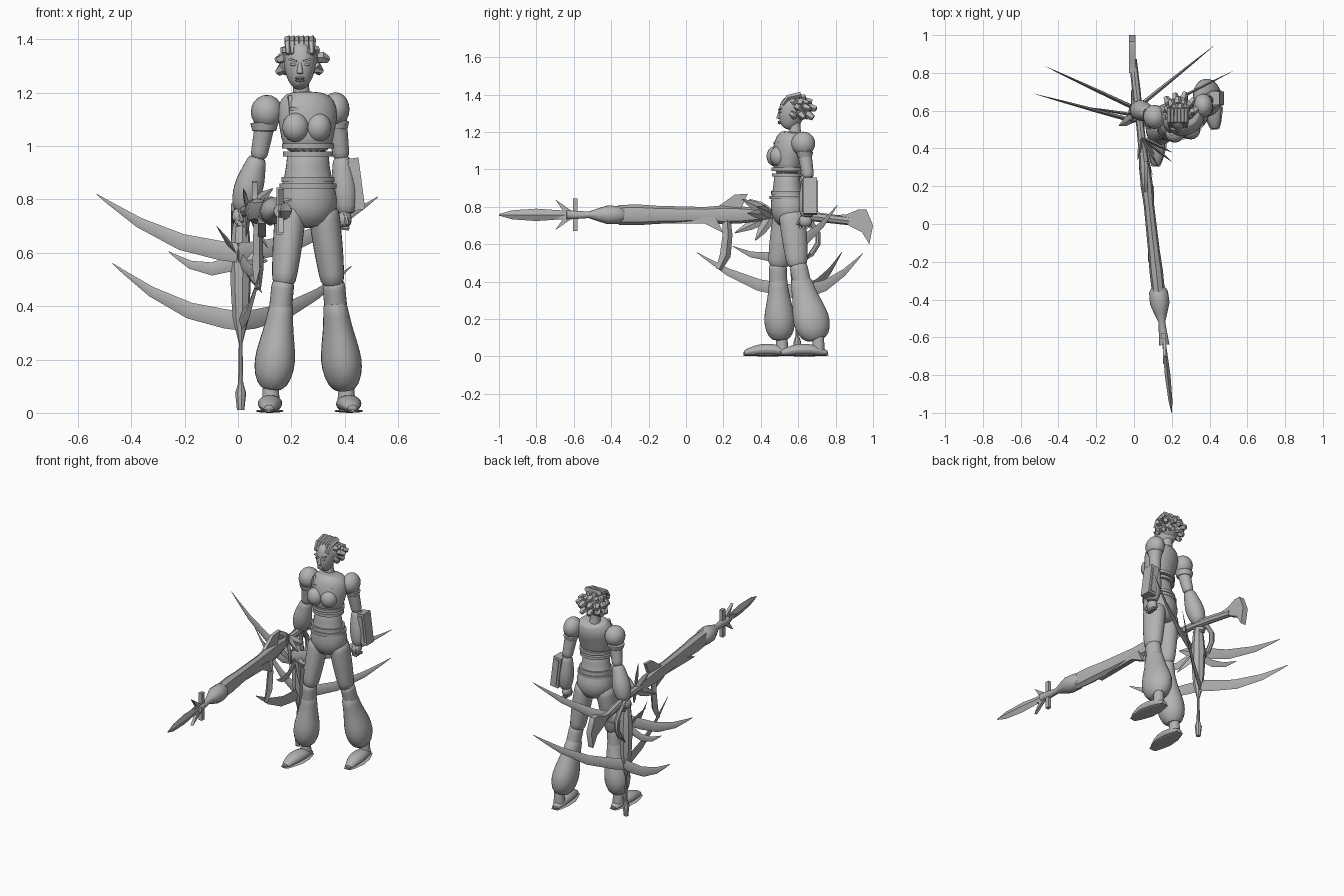
import bpy, bmesh, math, random
from mathutils import Vector, Matrix

random.seed(4)
if "Cube" in bpy.data.objects:
    bpy.data.objects.remove(bpy.data.objects["Cube"])

grey = (.45, .45, .45, 1)
material = bpy.data.materials.new("plain grey")
material.use_nodes = True
material.diffuse_color = grey
material.node_tree.nodes["Principled BSDF"].inputs["Base Color"].default_value = grey

turn = .2  # the body is turned a little to its left
across = Vector((math.cos(turn), math.sin(turn), 0))
upward = Vector((0, 0, 1))
parts = []


def finish(name, bm):
    bmesh.ops.recalc_face_normals(bm, faces=bm.faces)
    mesh = bpy.data.meshes.new(name)
    bm.to_mesh(mesh)
    bm.free()
    mesh.materials.append(material)
    obj = bpy.data.objects.new(name, mesh)
    bpy.context.collection.objects.link(obj)
    parts.append(obj)
    return obj


def skin(name, rings):
    """Bridge closed rings of points and cap both ends."""
    bm = bmesh.new()
    rows = [[bm.verts.new(point) for point in ring] for ring in rings]
    for low, high in zip(rows, rows[1:]):
        for i in range(len(low)):
            bm.faces.new((low[i - 1], low[i], high[i], high[i - 1]))
    bm.faces.new(rows[0])
    bm.faces.new(rows[-1])
    return finish(name, bm)


def sweep(name, path, sides=8, wide=1, tall=1, rounded=False):
    """Elliptical section carried along a list of (point, radius)."""
    rings = []
    for i, (point, radius) in enumerate(path):
        before, after = path[max(i - 1, 0)][0], path[min(i + 1, len(path) - 1)][0]
        along = (after - before).normalized()
        if abs(along.z) > .7:
            up = across.cross(along).normalized()
            side = along.cross(up)
        else:
            side = along.cross(upward).normalized()
            up = side.cross(along)
        angles = [math.tau * k / sides for k in range(sides)]
        rings.append([point + radius * (wide * math.cos(a) * side + tall * math.sin(a) * up)
                      for a in angles])
    obj = skin(name, rings)
    if rounded:
        obj.modifiers.new("round", "SUBSURF").render_levels = 1
    return obj


def limb(name, start, end, first, last, swell=0, low=1, depth=1):
    """Tapered limb with a swelling; a larger low moves it to the end."""
    steps = [k / 6 for k in range(7)]
    path = [(start.lerp(end, t), first + (last - first) * t + swell * math.sin(math.pi * t ** low))
            for t in steps]
    return sweep(name, path, sides=12, tall=depth, rounded=True)


def spine(name, x, rows, depth, sides=16):
    """Upright form from rows of (y, z, radius)."""
    path = [(Vector((x, y, z)), radius) for y, z, radius in rows]
    return sweep(name, path, sides, tall=depth, rounded=True)


def ball(name, centre, size):
    bm = bmesh.new()
    bmesh.ops.create_uvsphere(bm, u_segments=16, v_segments=10, radius=1)
    bm.transform(Matrix.LocRotScale(Vector(centre), None, Vector(size)))
    return finish(name, bm)


def box(name, centre, size, rotation=(0, 0, 0)):
    bm = bmesh.new()
    bmesh.ops.create_cube(bm, size=1)
    obj = finish(name, bm)
    obj.location, obj.rotation_euler, obj.scale = centre, rotation, size
    return obj


def plate(name, outline, x, thick):
    """Flat (y, z) outline given thickness across x."""
    return skin(name, [[(x + s * thick / 2, y, z) for y, z in outline] for s in (-1, 1)])


def shard(name, root, tip, half_height):
    """Leaf-shaped diamond spike."""
    path = [(root.lerp(tip, t), half_height * (.1 + math.sin(math.pi * (.2 + .8 * t))))
            for t in (0, .3, .6, 1)]
    return sweep(name, path, sides=4, wide=.35)


# Torso, cropped top and trims
spine("hips_and_waist", .262, [(.555, .69, .07), (.553, .75, .11), (.55, .8, .115),
      (.54, .86, .1), (.54, .92, .08), (.54, 1, .087)], .87)
spine("cropped_top", .26, [(.54, .97, .09), (.54, 1.03, .1), (.55, 1.1, .115), (.565, 1.15, .115),
      (.58, 1.19, .09), (.58, 1.2, .05)], .78)
for name, offset in [("right_bust", -.043), ("left_bust", .043)]:
    ball(name, Vector((.258, .487, 1.07)) + across * offset, (.05, .048, .055))
for name, height, radius in [("top_hem", .97, .094), ("top_band", 1, .098),
                             ("belt", .85, .108), ("upper_belt", .875, .1)]:
    sweep(name, [(Vector((.262, .543, height + s)), radius) for s in (-.009, .009)],
          sides=24, tall=.88)
neckline = Vector((.256, .505, 1.14))
for offset in (-.06, .06):
    box("chest_strap", neckline + across * offset, (.014, .02, .1), (-.35, 0, turn))
box("neckline_bar", neckline + Vector((0, -.015, 0)), (.13, .02, .013), (0, 0, turn))
limb("neck", Vector((.24, .585, 1.17)), Vector((.232, .58, 1.28)), .038, .034, -.005)

# Head and face
face = Vector((.232, .5, 1.3))
spine("head", face.x, [(.53, 1.218, .018), (.54, 1.235, .037), (.555, 1.27, .055), (.57, 1.31, .062),
      (.575, 1.35, .06), (.58, 1.38, .045), (.58, 1.395, .02)], 1.22)
limb("nose", face + Vector((0, -.006, -.03)), face + Vector((0, .002, .015)), .013, .006)
for drop in (.045, .054):
    ball("lip", face - upward * drop, (.018, .01, .005))
for name, s in [("right", -1), ("left", 1)]:
    ball(name + "_eye", face + Vector((s * .024, .006, .006)), (.013, .008, .006))
    box(name + "_brow", face + Vector((s * .026, .003, .022)), (.03, .012, .007), (0, -s * .25, s * .3))
    ball(name + "_ear", face + Vector((s * .06, .08, 0)), (.008, .016, .024))

# Hair: a cap, blunt curled locks and swept strands
crown = Vector((.234, .592, 1.325))
ball("hair_cap", crown, (.067, .075, .068))
for lift, count in [(-.45, 9), (.1, 11), (.6, 10), (1.1, 6)]:
    for k in range(count):
        around = Matrix.Rotation(math.tau * (k + lift) / count, 3, "Z")
        outward = around @ Vector((math.cos(lift), 0, math.sin(lift)))
        if outward.y < -.35 and lift < .5:
            continue
        reach = outward * (random.uniform(.085, .105) - .018 * (lift > .5))
        sweep("hair_lock", [(crown + reach * .4, .012), (crown + reach * .8, .022),
                            (crown + reach + Vector((0, .012, -.012)), .014)], sides=5)
for k in range(6):
    front = face + Vector(((k - 2.5) * .018, .015, .045))
    sweep("swept_strand", [(front, .008), (front + Vector((0, .03, .04)), .014),
                           (front + Vector((0, .1, .055)), .016)], sides=5)

# Legs, puffed trouser cuffs and shoes
for side, hip, knee, ankle, depth in [
        ("right", (.2, .54, .78), (.17, .49, .47), (.125, .505, .08), 1.1),
        ("left", (.318, .565, .78), (.357, .597, .47), (.4, .7, .08), 1.3)]:
    hip, knee, ankle = Vector(hip), Vector(knee), Vector(ankle)
    limb(side + "_thigh", hip, knee, .06, .044, .005, depth=1.25)
    limb(side + "_shin", knee + upward * .03, knee.lerp(ankle, .4), .044, .045, depth=1.15)
    limb(side + "_cuff", knee.lerp(ankle, .1), ankle, .046, .045, .036, low=2, depth=depth)
    heel = ankle + Vector((0, .06, -ankle.z))
    splay = Vector((.03 if side == "left" else -.01, -.26, 0))
    ankle_base = heel + splay * .2
    limb(side + "_ankle", ankle_base + upward * .02, ankle_base + upward * .12, .036, .03)
    shoe = [(heel + splay * t, .02 + .032 * math.sin(math.pi * t)) for t in (0, .1, .3, .6, .85, 1)]
    sweep(side + "_shoe", [(p + upward * r * .75, r) for p, r in shoe], 12, tall=.7, rounded=True)
    sweep(side + "_sole", [(p + upward * .007, r + .003) for p, r in shoe], 12, tall=.13)

# Arms, shoulder pads, flared sleeves and hands
for side, shoulder, elbow, wrist, width in [
        ("right", (.108, .567, 1.12), (.076, .587, .95), (.012, .61, .75), .056),
        ("left", (.366, .627, 1.13), (.388, .655, .95), (.407, .646, .74), .048)]:
    shoulder, elbow, wrist = Vector(shoulder), Vector(elbow), Vector(wrist)
    ball(side + "_shoulder_pad", shoulder + upward * .008, (width + .004, .064, .064))
    rim = shoulder.lerp(elbow, .3)
    limb(side + "_pad_rim", rim + upward * .02, rim - upward * .015, width, width - .01)
    limb(side + "_upper_arm", shoulder, elbow, .042, .032)
    limb(side + "_sleeve", elbow + upward * .015, wrist, .034, .034, width - .032, low=1.3)
    palm = wrist + Vector((-.008, -.008, -.015))
    ball(side + "_hand", palm, (.027, .036, .035))
    for k in range(4):
        knuckle = palm + Vector((-.015, -.027 + k * .018, -.01))
        sweep(side + "_finger", [(knuckle, .009), (knuckle + Vector((.008, 0, -.022)), .009),
                                 (knuckle + Vector((.033, 0, -.025)), .008)], sides=6)
    sweep(side + "_thumb", [(palm + Vector((0, -.02, .02)), .01),
                            (palm + Vector((.012, -.043, -.02)), .007)], sides=6)
bracer = Vector((.437, .665, .857))
box("forearm_box", bracer, (.055, .072, .195), (0, -.13, 0))
box("forearm_box_frame", bracer, (.03, .082, .165), (0, -.13, 0))


# Long gun laid along a slanting axis
def gun_axis(y):
    return Vector((.09 - .11 * y, y, .757 - .12 * max(0, y - .6)))


def gun_part(name, profile, sides=10, wide=1):
    return sweep(name, [(gun_axis(y), radius) for y, radius in profile], sides, wide)


gun_part("bayonet", [(-1, .004), (-.93, .024), (-.8, .033), (-.64, .022)], 4, .45)
barb = [(-.74, 0), (-.66, .025), (-.7, .083), (-.61, .02)]
grip = gun_axis(-.65)
plate("bayonet_barbs", [(y, grip.z + h) for y, h in barb] + [(y, grip.z - h) for y, h in barb[:0:-1]],
      grip.x, .018)
box("cross_guard", gun_axis(-.592), (.022, .026, .175))
gun_part("barrel", [(-.64, .027), (-.52, .018), (-.47, .036), (-.42, .052), (-.36, .05), (-.33, .033)])
gun_part("forestock", [(-.36, .053), (-.25, .055), (-.15, .048), (.1, .042), (.2, .05), (.3, .045),
                       (.42, .03)], 8, .65)
gun_part("rear_shaft", [(.4, .026), (.55, .022), (.7, .025), (.87, .023)], 8, .9)
plate("lower_rail", [(-.2, .71), (-.1, .742), (.16, .742), (.2, .66), (.1, .71)], gun_axis(0).x, .03)
plate("butt_stock", [(.8, .755), (.86, .76), (.92, .785), (.965, .785), (1, .7), (.98, .6),
                     (.94, .665), (.87, .7)], gun_axis(.9).x, .035)
plate("receiver_fin", [(.17, .8), (.26, .865), (.33, .87), (.29, .78)], gun_axis(.25).x, .02)
magazine = [(.215, .75, .022), (.222, .65, .027), (.21, .54, .03), (.175, .465, .016)]
sweep("curved_magazine", [(Vector((.075, y, z)), radius) for y, z, radius in magazine], 4, wide=.7)
for tip in [(.2, .33, .765), (.2, .38, .8), (.13, .3, .84), (.02, .34, .84), (.03, .26, .66), (.11, .37, .62)]:
    shard("feather_shard", gun_axis(.46), Vector(tip), .026)

# Spiked staff with two tiers of curved blades
staff = [(.76, .02), (.68, .033), (.58, .042), (.45, .037), (.35, .03), (.28, .012), (.26, .007),
         (.11, .01), (.075, .021), (.01, .014)]
sweep("staff", [(Vector((.01, .595, z)), radius) for z, radius in staff])
hook = [Vector((0, .61 + .1 * math.sin(math.pi * t), .77 - .28 * t)) for t in (0, .2, .4, .6, .8, 1)]
sweep("staff_hook", [(point, .015) for point in hook])


def curved_blade(name, hub, tip, half_height):
    path = []
    for t in (0, .12, .4, .7, .92, 1):
        sag = upward * .05 * math.sin(math.pi * t)
        path.append((hub.lerp(tip, t) - sag, half_height * (1.04 - t ** 2)))
    sweep(name, path, sides=4, wide=.3)


for tip in [(-.47, .835, .56), (.425, .945, .55), (.085, .06, .555)]:
    curved_blade("lower_blade", Vector((.01, .61, .345)), Vector(tip), .035)
for tip in [(-.53, .69, .82), (.525, .81, .81)]:
    curved_blade("upper_blade", Vector((0, .545, .6)), Vector(tip), .035)
core = Vector((.01, .575, .575))
for tip in [(-.26, .62, .605), (.1, .25, .59)]:
    curved_blade("short_blade", core, Vector(tip), .028)
for tip in [(-.08, .52, .7), (.09, .5, .45), (.11, .54, .57)]:
    shard("staff_thorn", core, Vector(tip), .026)

# Smooth shading with crisp edges
bpy.ops.object.select_all(action="DESELECT")
for obj in parts:
    obj.select_set(True)
bpy.context.view_layer.objects.active = parts[0]
bpy.ops.object.shade_smooth_by_angle(angle=math.radians(38))
